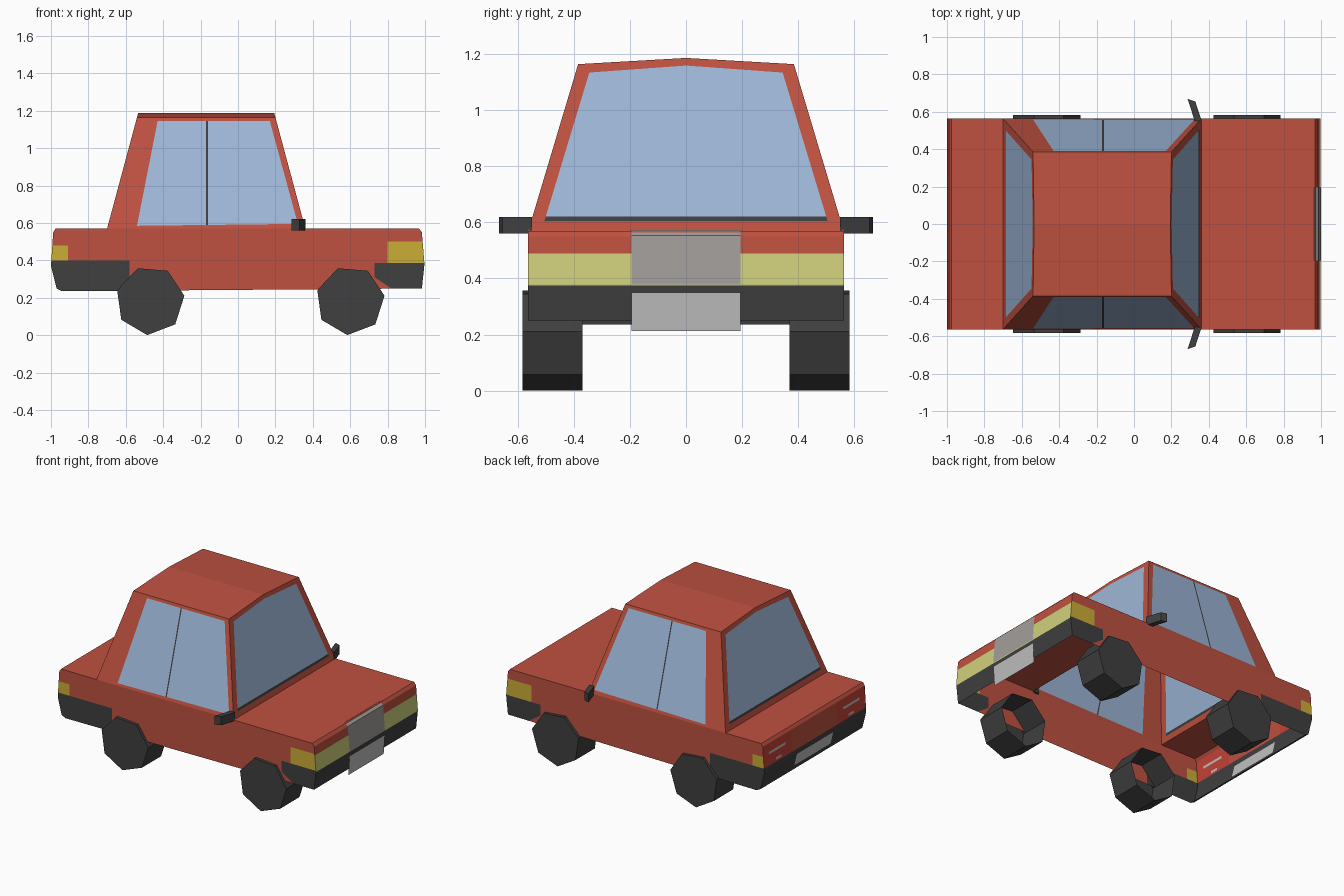
import bpy, bmesh, math
from mathutils import Vector

if "Cube" in bpy.data.objects:
    bpy.data.objects.remove(bpy.data.objects["Cube"])

COLOURS = [("body_red", (.52, .083, .052)), ("glass_blue", (.34, .47, .68)),
           ("dark_grey", (.05, .05, .05)), ("pale_yellow", (.63, .63, .2)),
           ("amber", (.6, .42, .035)), ("grille_grey", (.36, .34, .33)),
           ("plate_grey", (.52, .52, .52)), ("tail_red", (.56, .055, .04))]
MATS = []
for n, c in COLOURS:
    m = bpy.data.materials.new(n)
    m.diffuse_color = (*c, 1)
    m.use_nodes = True
    m.node_tree.nodes["Principled BSDF"].inputs["Base Color"].default_value = m.diffuse_color
    MATS.append(m)
RED, GLASS, DARK, PALE, AMBER, GRILLE, PLATE, TAIL = range(8)


def finish(bm, name, centre=None):
    """Turn a bmesh into an object, faces pointing away from centre."""
    bm.normal_update()
    if centre is not None:
        for f in bm.faces:
            if f.normal.dot(f.calc_center_median() - Vector(centre)) < 0:
                f.normal_flip()
    me = bpy.data.meshes.new(name)
    bm.to_mesh(me)
    bm.free()
    for m in MATS:
        me.materials.append(m)
    ob = bpy.data.objects.new(name, me)
    bpy.context.collection.objects.link(ob)
    return ob


def face(bm, pts, mat):
    f = bm.faces.new([bm.verts.new(p) for p in pts])
    f.material_index = mat
    return f


def cut(bm, test, axis, values):
    """Slice the faces that pass the test at several positions on one axis."""
    for v in values:
        bm.normal_update()
        fs = [f for f in bm.faces if test(f)]
        geom = fs + list({e for f in fs for e in f.edges}) + list({p for f in fs for p in f.verts})
        co, no = Vector(), Vector()
        co[axis], no[axis] = v, 1
        bmesh.ops.bisect_plane(bm, geom=geom, plane_co=co, plane_no=no, dist=1e-5)


# Lower body: open-bottomed shell swept across the width
W = .563
profile = [(-.94, .235), (-.97, .25), (-1, .37), (-.988, .55), (-.975, .57),
           (.968, .57), (.983, .55), (.997, .38), (.983, .25)]
bm = bmesh.new()
L = [bm.verts.new((x, -W, z)) for x, z in profile]
R = [bm.verts.new((x, W, z)) for x, z in profile]
bm.faces.new(L)
bm.faces.new(R)
for i in range(len(profile) - 1):
    bm.faces.new((L[i], L[i + 1], R[i + 1], R[i]))


def mid(f):
    return f.calc_center_bounds()


def is_side(f): return abs(f.normal.y) > .9
def is_top(f): return abs(f.normal.z) > .9
def is_front(f): return abs(f.normal.x) > .6 and mid(f).x > .9 and not is_top(f)
def is_rear(f): return abs(f.normal.x) > .6 and mid(f).x < -.9 and not is_top(f)


cut(bm, is_side, 0, (-.91, -.58, .73, .80))
cut(bm, is_side, 2, (.385, .40, .48, .50))
# slanted lower edge of the front bumper's side
bm.normal_update()
fs = [f for f in bm.faces if is_side(f) and mid(f).x > .73]
bmesh.ops.bisect_plane(bm, geom=fs + list({e for f in fs for e in f.edges}) + list({v for f in fs for v in f.verts}),
                       plane_co=(.82, 0, .25), plane_no=(.06, 0, .09), dist=1e-5)
cut(bm, is_top, 0, (-.70, .36))
cut(bm, is_front, 2, (.375, .49))
cut(bm, is_rear, 1, (-.5, -.43, -.37, -.32, -.25, -.2, .2, .25, .32, .37, .43, .5))
cut(bm, is_rear, 2, (.28, .365, .40, .412, .428, .475, .492))
bm.normal_update()
opening = []
for f in bm.faces:
    c = mid(f)
    y, m = abs(c.y), RED
    if is_side(f):
        slant = (c.x - .82) * .06 + (c.z - .25) * .09 > 0
        if (c.x < -.58 and c.z < .40) or (c.x > .73 and c.z < .385 and slant):
            m = DARK
        elif (c.x < -.91 and c.z < .48) or (c.x > .80 and .385 < c.z < .50):
            m = AMBER
    elif is_top(f):
        if -.70 < c.x < .36:
            opening.append(f)
    elif c.x > .9:
        m = DARK if c.z < .375 else PALE if c.z < .49 else RED
    elif c.z < .40:
        m = PLATE if y < .2 and .28 < c.z < .365 else DARK
    elif c.z < .55 and y > .25:
        streak = (.475 < c.z < .492 and .32 < y < .5) or (.412 < c.z < .428 and .37 < y < .43)
        m = PLATE if streak else TAIL
    f.material_index = m
bmesh.ops.delete(bm, geom=opening, context='FACES')
finish(bm, "lower_body", (0, 0, .4))


# Cabin: sloped panels, each a frame around a glass pane
def side_pt(s): return lambda p: (p[0], s * (W - (p[1] - .57) * .3), p[1])
def front_pt(p): return (.36 - (p[1] - .57) * .269, p[0], p[1])
def rear_pt(p): return (-.70 + (p[1] - .57) * .269, p[0], p[1])


def framed(bm, outer, inner, place):
    o = [bm.verts.new(place(p)) for p in outer]
    i = [bm.verts.new(place(p)) for p in inner]
    for k in range(len(o)):
        j = (k + 1) % len(o)
        bm.faces.new((o[k], o[j], i[j], i[k])).material_index = RED
    bm.faces.new(i).material_index = GLASS


bm = bmesh.new()
for s in (-1, 1):
    framed(bm, [(-.70, .57), (.36, .57), (.20, 1.165), (-.54, 1.165)],
           [(-.54, .585), (.32, .595), (.17, 1.145), (-.43, 1.145)], side_pt(s))
# door pillar strip
cut(bm, lambda f: f.material_index == GLASS, 0, (-.17, -.161))
for f in bm.faces:
    if f.material_index == GLASS and -.17 < mid(f).x < -.161:
        f.material_index = DARK
ends = bmesh.new()
gable = [(-W, .57), (W, .57), (.385, 1.165), (0, 1.187), (-.385, 1.165)]
pane = [(-.505, .606), (.505, .606), (.345, 1.135), (0, 1.16), (-.345, 1.135)]
for place in (front_pt, rear_pt):
    framed(ends, gable, pane, place)
# dark seal below the windscreens
cut(ends, lambda f: f.material_index == GLASS, 2, (.622,))
for f in ends.faces:
    if f.material_index == GLASS and mid(f).z < .622:
        f.material_index = DARK
finish(bm, "cabin_sides", (-.17, 0, .8))
finish(ends, "cabin_ends", (-.17, 0, .8))

# Roof: two panels meeting at a shallow ridge
bm = bmesh.new()
for s in (-1, 1):
    e, r = (s * .385, 1.165), (0, 1.187)
    face(bm, [front_pt(e), front_pt(r), rear_pt(r), rear_pt(e)], RED)
finish(bm, "roof", (-.17, 0, .8))

# Grille and number plate: thin panels on the nose
for name, mat, line in (("grille", GRILLE, [(.962, .573), (.986, .553), (1, .378)]),
                        ("front_plate", PLATE, [(1, .35), (.99, .213)])):
    bm = bmesh.new()
    for (x0, z0), (x1, z1) in zip(line, line[1:]):
        face(bm, [(x0, -.195, z0), (x0, .195, z0), (x1, .195, z1), (x1, -.195, z1)], mat)
    finish(bm, name, (0, 0, .35))

# Wheels: seven-sided cups, open on the inner side
for end, cx in (("rear", -.47), ("front", .60)):
    for side, s in (("right", -1), ("left", 1)):
        bm = bmesh.new()
        ring = [(cx + .185 * math.cos(a), .185 + .185 * math.sin(a))
                for a in (math.radians(8 + 360 / 7 * k) for k in range(7))]
        face(bm, [(x, s * .583, z) for x, z in ring], DARK)
        for k in range(7):
            (x0, z0), (x1, z1) = ring[k], ring[(k + 1) % 7]
            face(bm, [(x0, s * .37, z0), (x1, s * .37, z1), (x1, s * .583, z1), (x0, s * .583, z0)], DARK)
        bmesh.ops.remove_doubles(bm, verts=bm.verts, dist=1e-4)
        finish(bm, f"{end}_{side}_wheel", (cx, s * .47, .185))

# Door mirrors
for side, s in (("right", -1), ("left", 1)):
    bm = bmesh.new()
    f = face(bm, [(x, s * y, .56) for x, y in ((.325, .55), (.362, .55), (.328, .655), (.287, .668))], DARK)
    ext = bmesh.ops.extrude_face_region(bm, geom=[f], use_keep_orig=True)
    for v in ext["geom"]:
        if isinstance(v, bmesh.types.BMVert):
            v.co.z = .62
    for q in bm.faces:
        q.material_index = DARK
    finish(bm, f"{side}_mirror", (.325, s * .606, .59))
